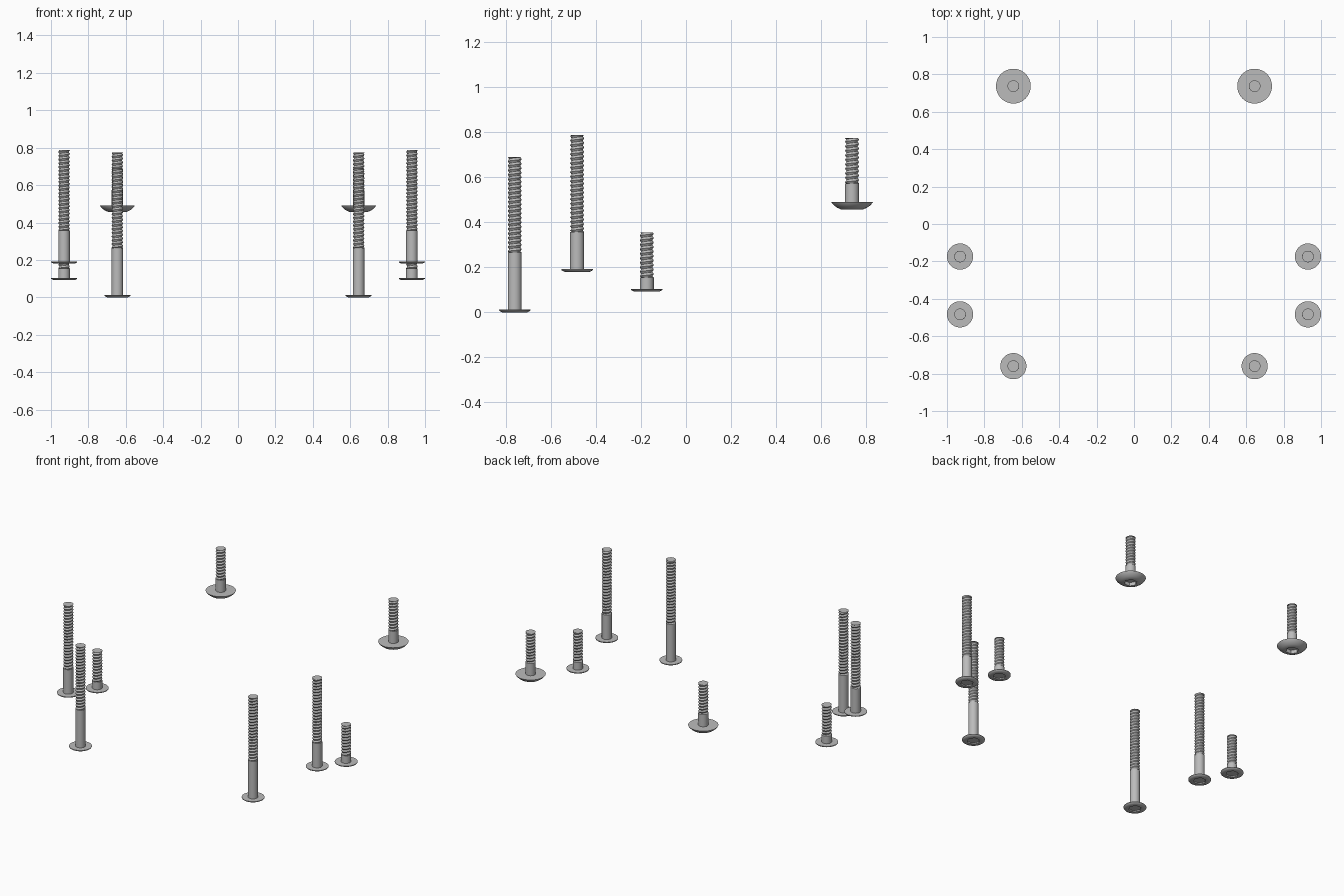
import bpy, bmesh
from math import cos, sin, pi, tau

cube = bpy.data.objects.get("Cube")
if cube:
    bpy.data.objects.remove(cube)

steel = bpy.data.materials.new("steel grey")
steel.use_nodes = True
GREY = (0.5, 0.5, 0.5, 1)
steel.diffuse_color = GREY
steel.node_tree.nodes["Principled BSDF"].inputs["Base Color"].default_value = GREY

SEG = 32
SHAFT_R, ROOT_R, PITCH = 0.031, 0.025, 0.02


def ring(bm, r, z, n=SEG):
    return [bm.verts.new((r * cos(tau * i / n), r * sin(tau * i / n), z)) for i in range(n)]


def bridge(bm, a, b):
    n = len(a)
    for i in range(n):
        bm.faces.new((a[i], a[(i + 1) % n], b[(i + 1) % n], b[i]))


def lathe(bm, profile):
    """Revolve (radius, height) points into stacked rings."""
    rings = [ring(bm, r, z) for r, z in profile]
    for a, b in zip(rings, rings[1:]):
        bridge(bm, a, b)
    return rings


def socket_head(bm, profile, socket_r, depth):
    """Head with a hexagonal drive recess in its underside."""
    rings = lathe(bm, profile)
    bm.faces.new(rings[-1])
    z = profile[0][1]
    mouth = ring(bm, socket_r, z, 6)
    floor = ring(bm, socket_r, z + depth, 6)
    bridge(bm, floor, mouth)
    bm.faces.new(floor)
    # flat rim between the round edge and the hexagon
    edges = [bm.edges.get((loop[i], loop[i - 1])) for loop in (rings[0], mouth)
             for i in range(len(loop))]
    bmesh.ops.triangle_fill(bm, edges=edges, use_beauty=True)


def thread(bm, z0, z1):
    """Helical V thread, trimmed flat at both ends."""
    n = 24
    count = int(((z1 - z0) / PITCH + 3) * n)
    crest, root = [], []
    for k in range(count):
        a, z = tau * k / n, z0 - PITCH * 1.5 + PITCH * k / n
        for line, r, dz in ((crest, SHAFT_R, 0), (root, ROOT_R, PITCH / 2)):
            zz = min(max(z + dz, z0), z1)
            line.append(bm.verts.new((r * cos(a), r * sin(a), zz)))
    for k in range(count - n - 1):
        bm.faces.new((crest[k], crest[k + 1], root[k + 1], root[k]))
        bm.faces.new((root[k], root[k + 1], crest[k + n + 1], crest[k + n]))
    bmesh.ops.dissolve_degenerate(bm, dist=1e-6, edges=bm.edges[:])


def finish(bm, name, loc):
    bmesh.ops.recalc_face_normals(bm, faces=bm.faces[:])
    mesh = bpy.data.meshes.new(name)
    bm.to_mesh(mesh)
    bm.free()
    mesh.materials.append(steel)
    obj = bpy.data.objects.new(name, mesh)
    obj.location = loc
    bpy.context.collection.objects.link(obj)
    bpy.ops.object.select_all(action='DESELECT')
    obj.select_set(True)
    bpy.context.view_layer.objects.active = obj
    bpy.ops.object.shade_smooth_by_angle(angle=pi / 6)


# head profiles: (radius, height) from the underside up
FLAT = [(0.056, 0), (0.068, 0.006), (0.07, 0.009), (0.07, 0.012)]
DOME = [(0.05, 0), (0.066, 0.007), (0.08, 0.017), (0.09, 0.028), (0.093, 0.033)]

# name, x, y, base, shank end, tip, head profile, socket radius, socket depth
BOLTS = [
    ("front_long", 0.645, -0.76, 0, 0.265, 0.69, FLAT, 0.04, 0.008),
    ("middle_long", 0.93, -0.483, 0.18, 0.357, 0.787, FLAT, 0.04, 0.008),
    ("middle_short", 0.93, -0.174, 0.092, 0.155, 0.355, FLAT, 0.04, 0.008),
    ("rear_dome", 0.645, 0.737, 0.457, 0.572, 0.773, DOME, 0.04, 0.024),
]

for label, x, y, base, shank_end, tip, head, sock_r, sock_d in BOLTS:
    for side, sx in (("left", 1), ("right", -1)):
        loc = (sx * x, y, base)
        top = head[-1][1]
        bm = bmesh.new()
        socket_head(bm, head, sock_r, sock_d)
        finish(bm, f"{label}_head_{side}", loc)

        # plain shank, then the thread core up to the tip
        bm = bmesh.new()
        rings = lathe(bm, [(SHAFT_R, top), (SHAFT_R, shank_end - base),
                           (ROOT_R, shank_end - base), (ROOT_R, tip - base)])
        bm.faces.new(rings[-1])
        finish(bm, f"{label}_shank_{side}", loc)

        bm = bmesh.new()
        thread(bm, shank_end - base, tip - base)
        finish(bm, f"{label}_thread_{side}", loc)
